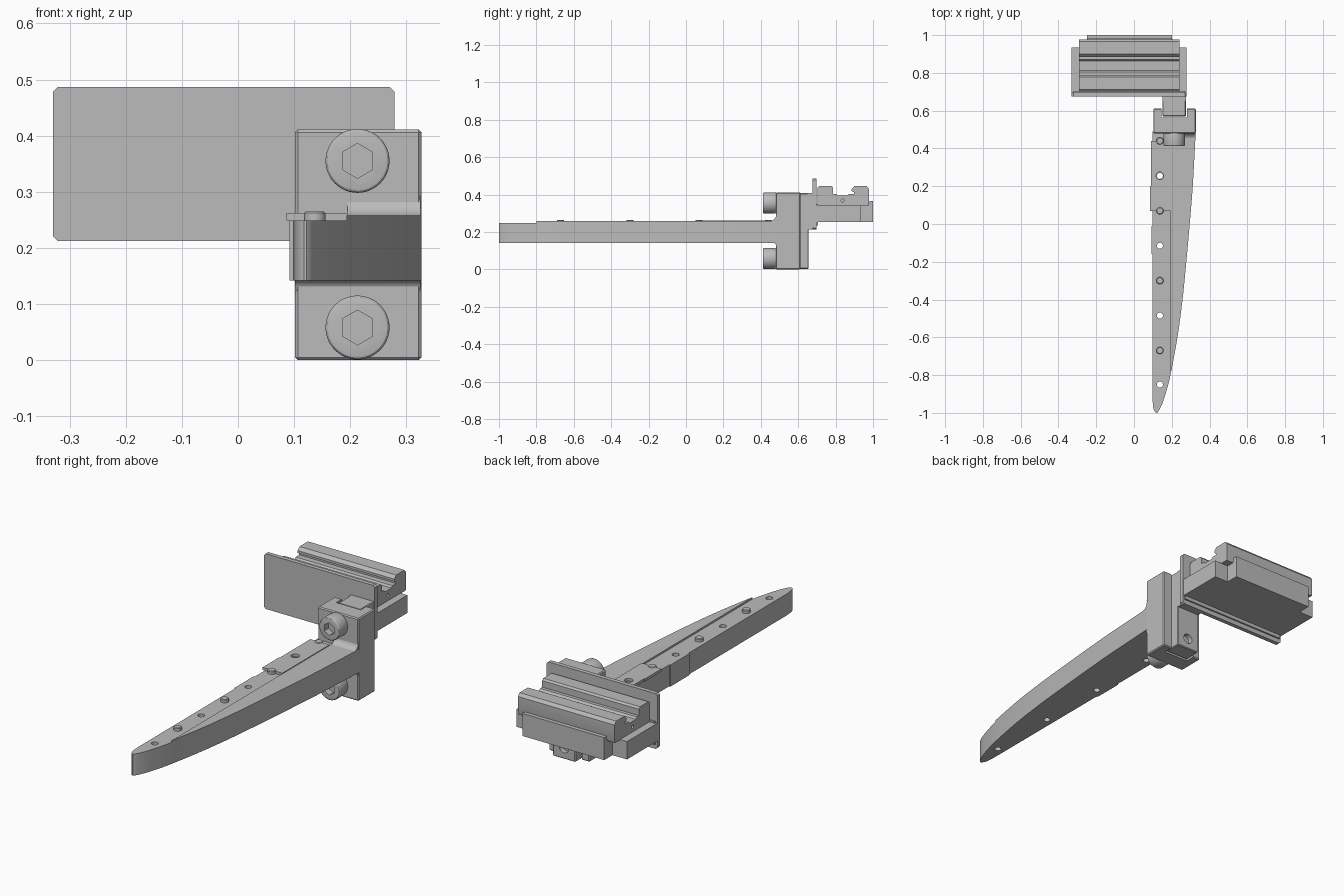
import bpy, bmesh, math
from mathutils import Matrix, Vector

cube = bpy.data.objects.get("Cube")
if cube:
    bpy.data.objects.remove(cube, do_unlink=True)

grey = bpy.data.materials.new("machined grey")
grey.use_nodes = True
GREY = (0.5, 0.5, 0.5, 1)
grey.diffuse_color = GREY
grey.node_tree.nodes["Principled BSDF"].inputs["Base Color"].default_value = GREY


def finish(name, bm):
    bmesh.ops.recalc_face_normals(bm, faces=bm.faces)
    mesh = bpy.data.meshes.new(name)
    bm.to_mesh(mesh)
    bm.free()
    mesh.materials.append(grey)
    obj = bpy.data.objects.new(name, mesh)
    bpy.context.collection.objects.link(obj)
    return obj


def activate(obj):
    bpy.ops.object.select_all(action='DESELECT')
    obj.select_set(True)
    bpy.context.view_layer.objects.active = obj


def smooth(obj):
    activate(obj)
    bpy.ops.object.shade_smooth_by_angle(angle=math.radians(30))


def bevel(obj, width, segments=1):
    activate(obj)
    mod = obj.modifiers.new("bevel", 'BEVEL')
    mod.width, mod.segments = width, segments
    bpy.ops.object.modifier_apply(modifier=mod.name)
    return obj


def cut(obj, *cutters):
    for c in cutters:
        activate(obj)
        c.hide_render = True
        mod = obj.modifiers.new("cut", 'BOOLEAN')
        mod.operation, mod.solver, mod.object = 'DIFFERENCE', 'EXACT', c
        bpy.ops.object.modifier_apply(modifier=mod.name)
        bpy.data.objects.remove(c, do_unlink=True)


def prism(name, points, axis, lo, hi):
    """Extrude a profile: (x, y) along z, or (y, z) along x."""
    place = (lambda a, b, h: (a, b, h)) if axis == 'z' else (lambda a, b, h: (h, a, b))
    bm = bmesh.new()
    face = bm.faces.new([bm.verts.new(place(a, b, lo)) for a, b in points])
    new = bmesh.ops.extrude_face_region(bm, geom=[face])["geom"]
    bmesh.ops.translate(bm, vec=Vector(place(0, 0, hi - lo)),
                        verts=[v for v in new if isinstance(v, bmesh.types.BMVert)])
    return finish(name, bm)


def box(name, x, y, z):
    return prism(name, [(x[0], y[0]), (x[1], y[0]), (x[1], y[1]), (x[0], y[1])], 'z', *z)


def cylinder(name, centre, radius, depth, axis='z', sides=32):
    bm = bmesh.new()
    turn = Matrix.Rotation(math.pi / 2, 4, 'Y' if axis == 'x' else 'X')
    matrix = Matrix.Translation(centre) @ (Matrix() if axis == 'z' else turn)
    bmesh.ops.create_cone(bm, cap_ends=True, segments=sides, radius1=radius,
                          radius2=radius, depth=depth, matrix=matrix)
    return finish(name, bm)


def curve_points(pts, steps=5):
    """Catmull-Rom curve through the given points."""
    out = []
    ext = [pts[0]] + pts + [pts[-1]]
    for p0, p1, p2, p3 in zip(ext, ext[1:], ext[2:], ext[3:]):
        for i in range(steps):
            t = i / steps
            out.append(tuple(0.5 * (2 * b + (c - a) * t + (2 * a - 5 * b + 4 * c - d) * t * t
                                    + (3 * b - a - 3 * c + d) * t ** 3)
                             for a, b, c, d in zip(p0, p1, p2, p3)))
    return out + [pts[-1]]


# Tapered blade with through holes
edge = curve_points([(0.327, 0.49), (0.311, 0.2), (0.295, 0), (0.277, -0.2), (0.257, -0.4),
                     (0.23, -0.6), (0.193, -0.8), (0.167, -0.9), (0.146, -0.96),
                     (0.122, -1), (0.104, -0.98), (0.098, -0.93)])
blade = prism("blade", edge + [(0.098, 0.49)], 'z', 0.142, 0.249)
holes = [0.255, -0.115, -0.485, -0.85]
cut(blade, *[cylinder("hole_cutter", (0.137, y, 0.2), 0.016, 0.3) for y in holes])
smooth(blade)

# Slightly raised outer strip of the blade
outer = [p for p in edge if p[1] > -0.8 and p[0] > 0.193]
strip = prism("blade_raised_strip", outer + [(0.193, -0.8), (0.193, 0.49)], 'z', 0.245, 0.258)
smooth(strip)

# Thin plate, side pads and pins along the inner edge
plate = prism("blade_cover_plate", [(0.086, 0.07), (0.195, 0.07), (0.195, 0.44), (0.09, 0.44),
                                    (0.09, 0.2), (0.086, 0.2)], 'z', 0.249, 0.262)
cut(plate, cylinder("hole_cutter", (0.137, holes[0], 0.25), 0.02, 0.1))
box("blade_side_pad", (0.092, 0.1), (-0.16, -0.01), (0.142, 0.249))
for i, y in enumerate([0.44, 0.07, -0.3, -0.67]):
    pin = bevel(cylinder("pin_%d" % (i + 1), (0.137, y, 0.25), 0.019, 0.03), 0.003)
    smooth(pin)

# Clamp block with a vertical slot at the back
block = bevel(box("clamp_block", (0.102, 0.327), (0.48, 0.612), (0, 0.411)), 0.005)
cut(block, box("slot_cutter", (0.145, 0.28), (0.565, 0.7), (-0.1, 0.5)))


def fillet(name, z, r, side, x):
    """Concave fillet between the blade and the block."""
    arc = [(0.482 - r + r * math.sin(a), z + side * r * (1 - math.cos(a)))
           for a in (math.pi / 2 * i / 8 for i in range(9))]
    smooth(prism(name, arc + [(0.49, z + side * r), (0.49, z), (0.482 - r, z - side * 0.001)], 'x', *x))


fillet("upper_fillet", 0.257, 0.036, 1, (0.195, 0.325))
fillet("lower_fillet", 0.143, 0.02, -1, (0.102, 0.325))

# Socket head bolts
for label, z in (("lower", 0.058), ("upper", 0.355)):
    head = bevel(cylinder(label + "_bolt", (0.213, 0.447, z), 0.057, 0.07, 'y', 48), 0.007, 3)
    cut(head, cylinder("socket_cutter", (0.213, 0.41, z), 0.031, 0.07, 'y', 6))
    smooth(head)

# Sliding arm, seated in the slot, and its bridge to the upright plate
arm = bevel(box("slot_arm", (0.15, 0.275), (0.57, 0.655), (0.003, 0.408)), 0.004)
cut(arm, cylinder("hole_cutter", (0.213, 0.66, 0.058), 0.025, 0.06, 'y'))
box("arm_bridge", (0.15, 0.275), (0.65, 0.68), (0.212, 0.408))

# Upright plate with clipped corners
c, x0, x1, z0, z1 = 0.009, -0.33, 0.279, 0.212, 0.487
upright = box("upright_plate", (x0, x1), (0.676, 0.697), (z0, z1))
bm = bmesh.new()
bm.from_mesh(upright.data)
bmesh.ops.bevel(bm, geom=[e for e in bm.edges
                          if abs(e.verts[0].co.y - e.verts[1].co.y) > 0.01],
                offset=c, segments=1, affect='EDGES')
bm.to_mesh(upright.data)
bm.free()
box("upright_plate_foot", (x0 + c, x1 - c), (0.69, 0.705), (0.235, 0.35))

# Carrier base and rear strip
box("carrier_base", (x0, 0.277), (0.69, 0.935), (0.253, 0.342))
box("rear_strip", (-0.25, 0.2), (0.93, 0.985), (0.253, 0.35))
box("rear_strip_lip", (-0.25, 0.2), (0.98, 1.0), (0.253, 0.365))

# Grooved rail
profile = [(0.702, 0.34), (0.975, 0.34), (0.978, 0.35), (0.978, 0.43), (0.966, 0.445),
           (0.9, 0.445), (0.886, 0.43), (0.886, 0.418), (0.898, 0.412), (0.898, 0.404),
           (0.87, 0.404), (0.862, 0.395), (0.812, 0.395), (0.804, 0.404), (0.787, 0.404),
           (0.787, 0.436), (0.779, 0.445), (0.712, 0.445), (0.702, 0.435)]
rail = prism("grooved_rail", profile, 'x', -0.292, 0.24)
cut(rail, *[cylinder("hole_cutter", (x, 0.837, 0.368), 0.008, 0.06, 'x', 16)
            for x in (-0.292, 0.24)])
smooth(rail)
